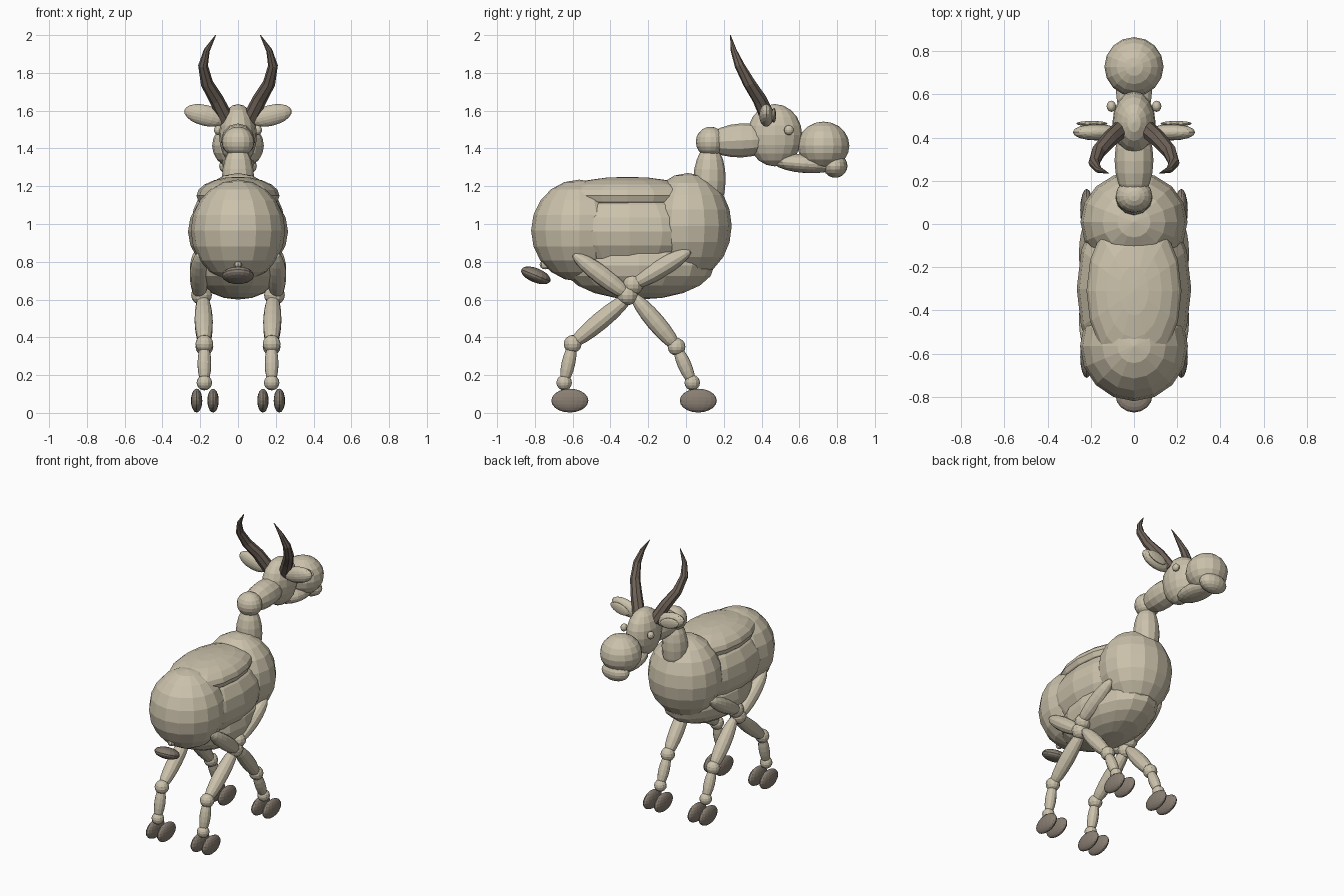
import bpy, bmesh, math
from mathutils import Vector, Matrix

if "Cube" in bpy.data.objects:
    bpy.data.objects.remove(bpy.data.objects["Cube"])


def material(name, rgb):
    m = bpy.data.materials.new(name)
    m.diffuse_color = (*rgb, 1)
    m.use_nodes = True
    m.node_tree.nodes["Principled BSDF"].inputs["Base Color"].default_value = m.diffuse_color
    return m


TAN = material("tan_hide", (0.60, 0.54, 0.41))
HOOF = material("hoof_brown", (0.25, 0.21, 0.17))
HORN = material("horn_brown", (0.16, 0.125, 0.10))


def finish(bm, name, mat):
    mesh = bpy.data.meshes.new(name)
    bm.to_mesh(mesh)
    bm.free()
    mesh.materials.append(mat)
    ob = bpy.data.objects.new(name, mesh)
    bpy.context.collection.objects.link(ob)
    return ob


def blob(name, loc, radii, mat=TAN, rot=None, seg=16, rings=10):
    """Faceted ellipsoid."""
    bm = bmesh.new()
    bmesh.ops.create_uvsphere(bm, u_segments=seg, v_segments=rings, radius=1)
    m = Matrix.Translation(loc) @ (rot or Matrix.Identity(4)) @ Matrix.Diagonal((*radii, 1))
    bm.transform(m)
    return finish(bm, name, mat)


def limb(name, a, b, r, over=0.03):
    """Long ellipsoid stretched between two joints."""
    a, b = Vector(a), Vector(b)
    d = b - a
    rot = d.to_track_quat('Z', 'Y').to_matrix().to_4x4()
    return blob(name, (a + b) / 2, (r, r, d.length / 2 + over), rot=rot, seg=12, rings=10)


def horn(name, path, radii, sides=8):
    """Tapered tube along a curved path."""
    bm = bmesh.new()
    pts = [Vector(p) for p in path]
    rows = []
    for i, (p, r) in enumerate(zip(pts, radii)):
        t = (pts[min(i + 1, len(pts) - 1)] - pts[max(i - 1, 0)]).normalized()
        u = t.cross(Vector((0, 1, 0))).normalized()
        v = t.cross(u)
        rows.append([bm.verts.new(p + r * (u * math.cos(k * math.tau / sides)
                     + v * math.sin(k * math.tau / sides))) for k in range(sides)])
    for lo, hi in zip(rows, rows[1:]):
        for k in range(sides):
            j = (k + 1) % sides
            bm.faces.new((lo[k], lo[j], hi[j], hi[k]))
    bm.faces.new(rows[0])
    bm.faces.new(rows[-1])
    bmesh.ops.recalc_face_normals(bm, faces=bm.faces)
    return finish(bm, name, HORN)


def rx(deg):
    return Matrix.Rotation(math.radians(deg), 4, 'X')


# Torso
blob("rump", (0, -0.565, 0.965), (0.25, 0.255, 0.27))
blob("chest", (0, 0.01, 0.99), (0.248, 0.232, 0.28))
blob("barrel", (0, -0.30, 0.96), (0.265, 0.46, 0.24))
blob("back", (0, -0.31, 1.15), (0.22, 0.37, 0.10))
blob("belly", (0, -0.25, 0.78), (0.24, 0.40, 0.18))

# Tail
blob("tail_root", (0, -0.745, 0.785), (0.022, 0.03, 0.025), seg=8, rings=6)
blob("tail", (0, -0.795, 0.728), (0.085, 0.083, 0.038), HOOF, rx(-22))

# Neck
limb("lower_neck", (0, 0.12, 1.08), (0, 0.128, 1.38), 0.086, 0.04)
blob("neck_joint", (0, 0.13, 1.435), (0.085, 0.078, 0.08))
limb("upper_neck", (0, 0.15, 1.435), (0, 0.44, 1.45), 0.09, 0.04)

# Head
blob("head", (0, 0.47, 1.47), (0.10, 0.145, 0.165))
blob("muzzle", (0, 0.728, 1.415), (0.137, 0.137, 0.127))
blob("jaw", (0, 0.63, 1.32), (0.085, 0.17, 0.05), rot=rx(-4))
blob("chin", (0, 0.79, 1.308), (0.10, 0.065, 0.063))

for s, side in ((1, "right"), (-1, "left")):
    blob(f"{side}_eye", (s * 0.105, 0.545, 1.497), (0.022, 0.026, 0.026), seg=12, rings=8)
    # Ears: outer shell and thin inner lining
    tilt = Matrix.Rotation(math.radians(-14 * s), 4, 'Y')
    blob(f"{side}_ear", (s * 0.175, 0.425, 1.575), (0.112, 0.038, 0.055), rot=tilt)
    blob(f"{side}_ear_lining", (s * 0.195, 0.465, 1.575), (0.075, 0.012, 0.036), rot=tilt)
    # Horns
    path = [(0.06, 0.44, 1.55), (0.115, 0.39, 1.66), (0.165, 0.335, 1.745),
            (0.185, 0.283, 1.84), (0.165, 0.252, 1.92), (0.118, 0.235, 2.0)]
    horn(f"{side}_horn", [(s * x, y, z) for x, y, z in path],
         (0.042, 0.038, 0.033, 0.026, 0.016, 0.002))

    # Legs: (name, upper end, hub, hub radius, knee, fetlock, hoof y)
    legs = (("front", (0.0, 0.845), (-0.28, 0.68), (-0.27, 0.61), (-0.05, 0.35), (0.033, 0.16), 0.065),
            ("rear", (-0.575, 0.825), (-0.31, 0.625), (-0.30, 0.615), (-0.60, 0.365), (-0.645, 0.16), -0.615))
    for n, top, hub, start, knee, fet, hy in legs:
        tag = f"{side}_{n}"
        xu, xl = s * 0.205, s * 0.178
        blob(f"{tag}_hip_joint", (s * 0.193, *hub), (0.055,) * 3, seg=12, rings=8)
        limb(f"{tag}_upper_leg", (xu, *top), (xu, *hub), 0.05)
        limb(f"{tag}_middle_leg", (s * 0.185, *start), (xl, *knee), 0.048)
        blob(f"{tag}_knee", (xl, *knee), (0.047,) * 3, seg=12, rings=8)
        limb(f"{tag}_shin", (xl, *knee), (xl, *fet), 0.036, 0.01)
        blob(f"{tag}_fetlock", (xl, *fet), (0.041,) * 3, seg=12, rings=8)
        for k, hx in (("inner", 0.132), ("outer", 0.219)):
            blob(f"{tag}_{k}_hoof", (s * hx, hy, 0.065), (0.03, 0.098, 0.063), HOOF)
